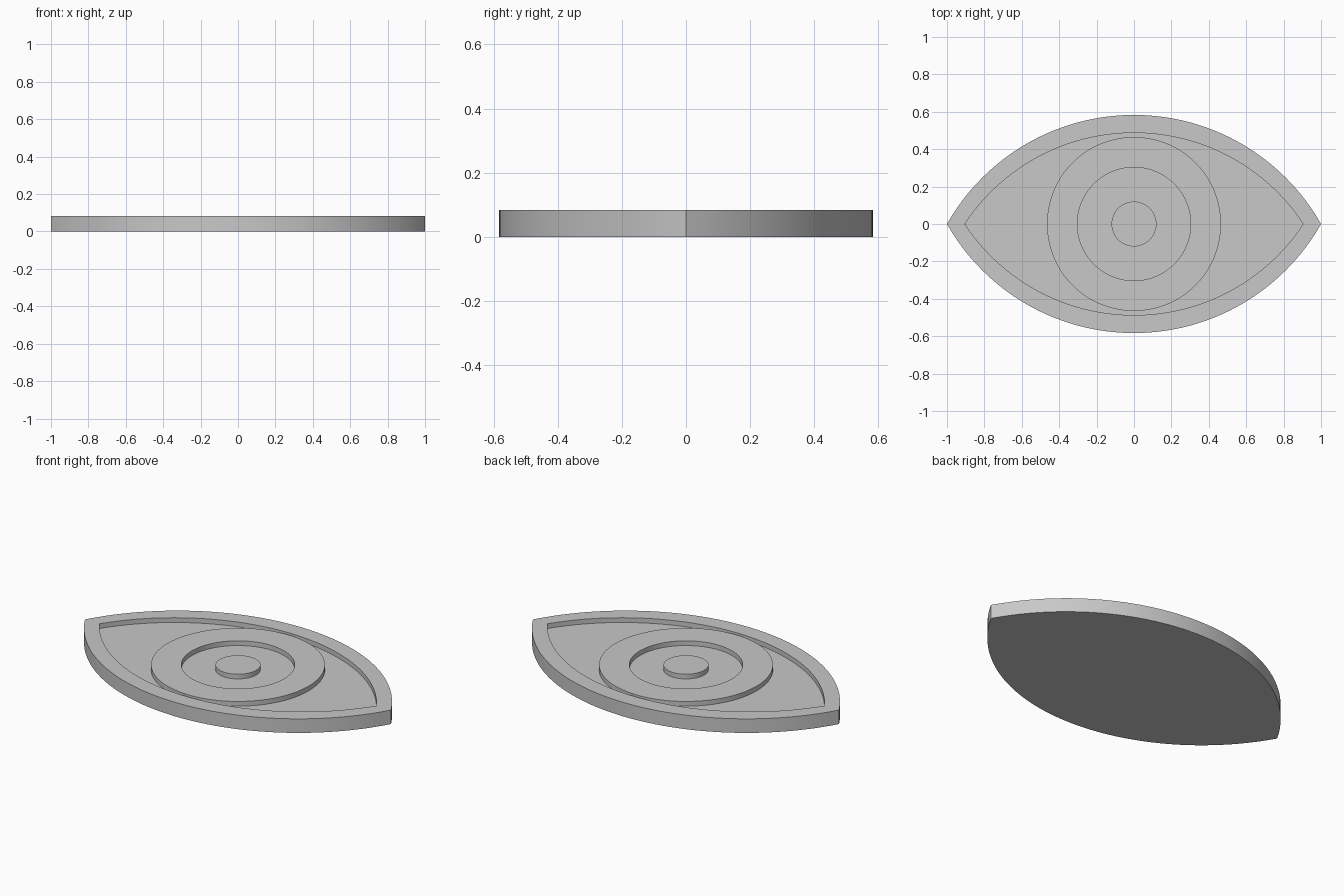
import bpy
import bmesh
from math import sin, cos, pi, radians, sqrt

default_cube = bpy.data.objects.get("Cube")
if default_cube:
    bpy.data.objects.remove(default_cube, do_unlink=True)

SIDES = 128
TOP = 0.083
FLOOR = 0.055

grey = bpy.data.materials.new("plain_grey")
grey.use_nodes = True
colour = (0.58, 0.58, 0.58, 1)
grey.diffuse_color = colour
grey.node_tree.nodes["Principled BSDF"].inputs["Base Color"].default_value = colour


def almond(half_length, half_width):
    """Polar radius of an outline made of two mirrored circular arcs."""
    c = (half_length ** 2 - half_width ** 2) / (2 * half_width)
    return lambda a: sqrt((c * sin(a)) ** 2 + half_length ** 2) - c * abs(sin(a))


def circle(radius):
    return lambda a: radius


def stepped_part(name, levels, closed=False):
    """Bridge outlines given as (radius function, height); cap or close the ends."""
    bm = bmesh.new()
    angles = [2 * pi * i / SIDES for i in range(SIDES)]
    loops = [[bm.verts.new((r(a) * cos(a), r(a) * sin(a), z)) for a in angles]
             for r, z in levels]
    pairs = list(zip(loops, loops[1:]))
    if closed:
        pairs.append((loops[-1], loops[0]))
    else:
        bm.faces.new(loops[0][::-1])
        bm.faces.new(loops[-1])
    for low, high in pairs:
        for i in range(SIDES):
            j = (i + 1) % SIDES
            bm.faces.new((low[i], low[j], high[j], high[i]))
    bmesh.ops.recalc_face_normals(bm, faces=bm.faces)
    mesh = bpy.data.meshes.new(name)
    bm.to_mesh(mesh)
    bm.free()
    mesh.materials.append(grey)
    obj = bpy.data.objects.new(name, mesh)
    bpy.context.collection.objects.link(obj)
    bpy.ops.object.select_all(action="DESELECT")
    obj.select_set(True)
    bpy.context.view_layer.objects.active = obj
    bpy.ops.object.shade_smooth_by_angle(angle=radians(30))
    return obj


# Almond plate with raised rim and recessed floor
outer, inner = almond(1, 0.583), almond(0.905, 0.487)
stepped_part("eye_plate", [(outer, 0), (outer, TOP), (inner, TOP), (inner, FLOOR)])

# Raised iris ring, slightly sunk into the floor
ring_out, ring_in = circle(0.465), circle(0.303)
sunk = FLOOR - 0.01
stepped_part("iris_ring", [(ring_out, sunk), (ring_out, TOP),
                           (ring_in, TOP), (ring_in, sunk)], closed=True)

# Raised pupil disc
pupil = circle(0.12)
stepped_part("pupil", [(pupil, sunk), (pupil, TOP)])
